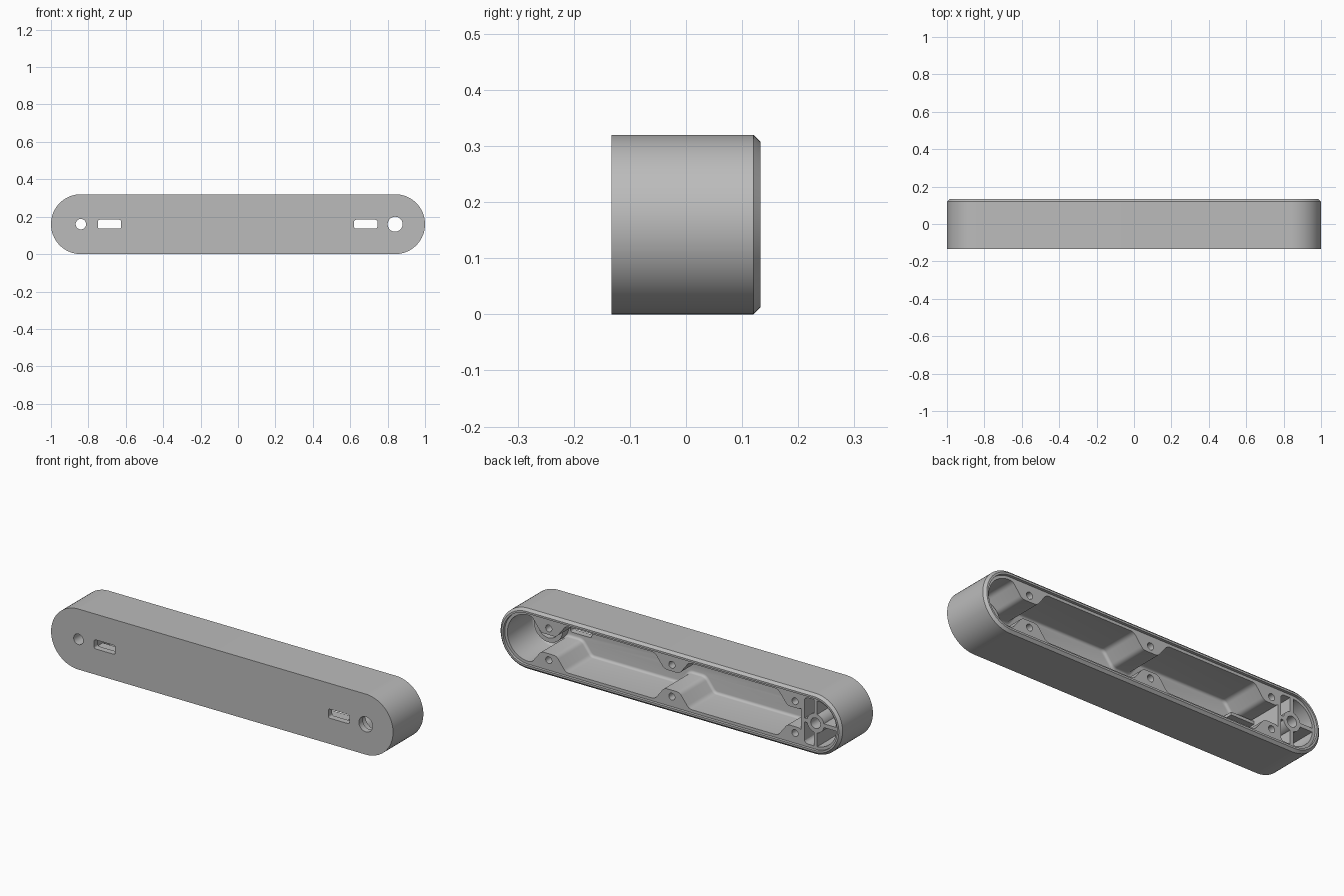
import bpy, bmesh
from math import cos, sin, pi, radians
from mathutils import Vector

cube = bpy.data.objects.get("Cube")
if cube:
    bpy.data.objects.remove(cube, do_unlink=True)

grey = bpy.data.materials.new("plain grey")
grey.use_nodes = True
grey.diffuse_color = (0.5, 0.5, 0.5, 1)
grey.node_tree.nodes["Principled BSDF"].inputs["Base Color"].default_value = (0.5, 0.5, 0.5, 1)

MID = 0.16       # height of the long axis
END = 0.84       # centre of each round end
BACK = 0.133     # open side
LEDGE = 0.118    # level on which the lid rests
FLOOR = -0.10    # inside of the front wall
SCREW_X = 0.72


def arc(cx, r, start, end, n=32):
    return [(cx + r * cos(start + (end - start) * i / n),
             r * sin(start + (end - start) * i / n)) for i in range(n + 1)]


def stadium(r):
    return arc(END, r, -pi / 2, pi / 2) + arc(-END, r, pi / 2, 1.5 * pi)


def circle(cx, r, cz=0):
    return [(x, z + cz) for x, z in arc(cx, r, 0, 2 * pi, 40)[:-1]]


def rounded(points, cut, closed=False, n=5):
    """Replace corners by short curves; open ends stay off the list."""
    out = []
    count = len(points)
    for i in range(0 if closed else 1, count if closed else count - 1):
        p = Vector(points[i])
        a = p + (Vector(points[i - 1]) - p).normalized() * cut
        b = p + (Vector(points[(i + 1) % count]) - p).normalized() * cut
        for k in range(n + 1):
            t = k / n
            out.append(tuple(a * (1 - t) ** 2 + p * 2 * t * (1 - t) + b * t * t))
    return out


def rectangle(x0, x1, z0, z1):
    return [(x0, z0), (x1, z0), (x1, z1), (x0, z1)]


def loft(name, layers, floor_bevel=0):
    """Join equal outlines, given as (y, points), into a closed solid."""
    bm = bmesh.new()
    rings = [[bm.verts.new((x, y, z + MID)) for x, z in pts] for y, pts in layers]
    for a, b in zip(rings, rings[1:]):
        for i in range(len(a)):
            j = (i + 1) % len(a)
            bm.faces.new((a[i], a[j], b[j], b[i]))
    front = bm.faces.new(rings[0])
    bm.faces.new(rings[-1])
    bmesh.ops.recalc_face_normals(bm, faces=bm.faces[:])
    if floor_bevel:
        bmesh.ops.bevel(bm, geom=list(front.edges), offset=floor_bevel,
                        segments=4, profile=0.5, affect='EDGES')
    mesh = bpy.data.meshes.new(name)
    bm.to_mesh(mesh)
    bm.free()
    mesh.materials.append(grey)
    obj = bpy.data.objects.new(name, mesh)
    bpy.context.collection.objects.link(obj)
    return obj


def prism(name, pts, y0, y1, floor_bevel=0):
    return loft(name, [(y0, pts), (y1, pts)], floor_bevel)


def cut(obj, cutters):
    for c in cutters:
        mod = obj.modifiers.new("cut", 'BOOLEAN')
        mod.operation, mod.solver, mod.object = 'DIFFERENCE', 'EXACT', c
    bpy.context.view_layer.update()
    dg = bpy.context.evaluated_depsgraph_get()
    mesh = bpy.data.meshes.new_from_object(obj.evaluated_get(dg))
    obj.modifiers.clear()
    obj.data = mesh
    for c in cutters:
        bpy.data.objects.remove(c, do_unlink=True)


# Cavity outline: a narrower stadium pinched by six screw bosses
WALL, PINCH = 0.122, 0.05
top = [(END, WALL)]
for x in (SCREW_X, 0, -SCREW_X):
    left = 0.06 if x < 0 else 0.1
    tip = 0.035 if x < 0 else 0.045
    top += [(x + 0.1, WALL), (x + 0.045, PINCH), (x - tip, PINCH), (x - left, WALL)]
top.append((-END, WALL))
top = rounded(top, 0.018)
bottom = [(x, -z) for x, z in reversed(top)]
cavity = arc(END, WALL, -pi / 2, pi / 2) + top + arc(-END, WALL, pi / 2, 1.5 * pi) + bottom

# Casing with a chamfer round the open side
casing = loft("casing", [(-BACK, stadium(0.16)), (0.12, stadium(0.16)), (BACK, stadium(0.147))])
cutters = [prism("lid_recess", stadium(0.137), LEDGE, 0.2),
           prism("main_cavity", cavity, FLOOR, 0.2, 0.014),
           prism("small_front_hole", circle(-END, 0.028), -0.2, 0),
           prism("large_front_hole", circle(END, 0.04), -0.2, 0)]
for x in (-0.687, 0.683):
    slot = rounded(rectangle(x - 0.062, x + 0.062, -0.024, 0.024), 0.012, True)
    cutters.append(prism("front_slot", slot, -0.2, 0))
for x in (-SCREW_X, 0, SCREW_X):
    for z in (-0.084, 0.084):
        cutters.append(prism("screw_hole", circle(x, 0.018, z), -0.03, 0.2))
cut(casing, cutters)

# Collar on the floor round the large hole
collar = prism("hole_collar", circle(END, 0.085), FLOOR - 0.01, -0.05)
cut(collar, [prism("collar_bore", circle(END, 0.062), -0.2, 0.1)])

# Pillar round the small hole, with ribs leaving four pockets
pillar = prism("hole_pillar", circle(-END, 0.05), FLOOR - 0.01, LEDGE)
cut(pillar, [prism("pillar_bore", circle(-END, 0.028), -0.2, 0.2)])
parts = [casing, collar, pillar]
ribs = {"upper_rib": rectangle(-END - 0.01, -END + 0.01, 0.045, 0.128),
        "lower_rib": rectangle(-END - 0.01, -END + 0.01, -0.128, -0.045),
        "end_rib": rectangle(-END - 0.128, -END - 0.045, -0.01, 0.01),
        "inner_rib": rectangle(-END + 0.045, -0.77, -0.01, 0.01),
        "partition": rectangle(-0.776, -0.756, -0.126, 0.126)}
for name, pts in ribs.items():
    parts.append(prism(name, pts, FLOOR - 0.01, LEDGE))

# Low rails beside the slot at the pillar end
for name, z in (("upper_slot_rail", 0.036), ("lower_slot_rail", -0.036)):
    parts.append(prism(name, rectangle(-0.76, -0.62, z - 0.008, z + 0.008), FLOOR - 0.01, -0.05))

bpy.ops.object.select_all(action='DESELECT')
for obj in parts:
    obj.select_set(True)
bpy.context.view_layer.objects.active = casing
bpy.ops.object.shade_smooth_by_angle(angle=radians(35))
